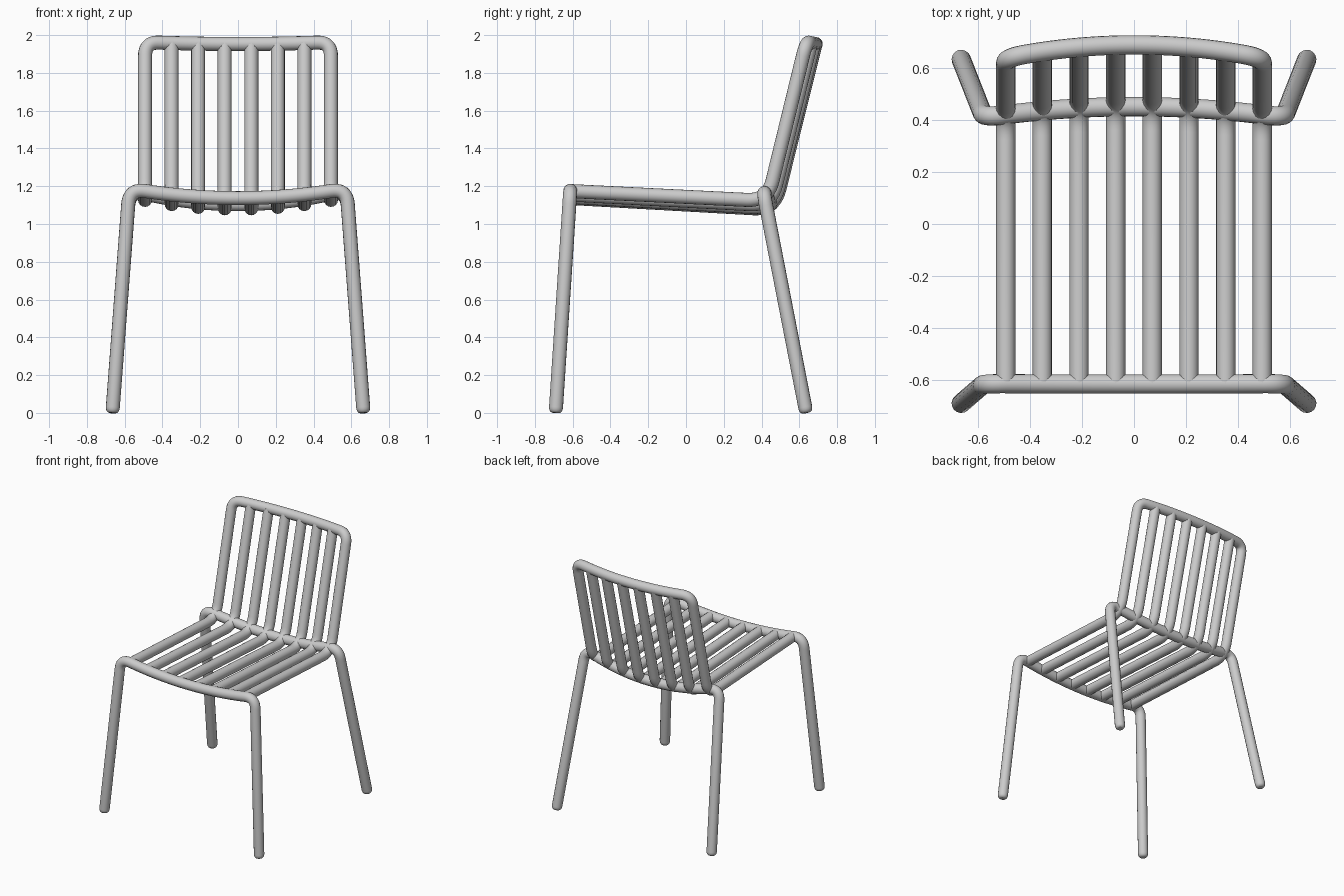
import bpy
from mathutils import Vector

cube = bpy.data.objects.get("Cube")
if cube:
    bpy.data.objects.remove(cube, do_unlink=True)

R = 0.037          # tube radius
OUTER = 0.492      # x of the outermost slats
KNEE = 0.575       # x of the leg bends

metal = bpy.data.materials.new("light grey metal")
metal.use_nodes = True
GREY = (0.6, 0.6, 0.6, 1)
metal.diffuse_color = GREY
bsdf = metal.node_tree.nodes["Principled BSDF"]
bsdf.inputs["Base Color"].default_value = GREY
bsdf.inputs["Roughness"].default_value = 0.5


def bow(mid, end, x, half):
    """Point on a shallow parabolic bow: mid at x = 0, end at x = half."""
    t = (x / half) ** 2
    return Vector((x, mid[0] + (end[0] - mid[0]) * t, mid[1] + (end[1] - mid[1]) * t))


def fillet(a, corner, b, size, steps=10):
    """Rounded corner as a quadratic blend between two straight runs."""
    p = corner + (a - corner).normalized() * size
    q = corner + (b - corner).normalized() * size
    return [p * (1 - t) ** 2 + corner * 2 * t * (1 - t) + q * t * t
            for t in (i / steps for i in range(steps + 1))]


def tube(name, pts, dome=False):
    """Round tube along a path, optionally with domed ends."""
    path = [(p, 1.0) for p in pts]
    if dome:
        for end, nxt in ((0, 1), (-1, -2)):
            tip = path[end][0]
            d = (path[nxt][0] - tip).normalized()
            cap = [(tip + d * R * s, r) for s, r in
                   ((0, 0.5), (0.08, 0.7), (0.25, 0.86), (0.5, 0.96), (0.8, 1))]
            if end == 0:
                path = cap + path[1:]
            else:
                path = path[:-1] + cap[::-1]
    curve = bpy.data.curves.new(name, "CURVE")
    curve.dimensions = "3D"
    curve.bevel_depth = R
    curve.bevel_resolution = 6
    curve.use_fill_caps = True
    spline = curve.splines.new("POLY")
    spline.points.add(len(path) - 1)
    for sp, (p, r) in zip(spline.points, path):
        sp.co = (*p, 1)
        sp.radius = r
    curve.materials.append(metal)
    obj = bpy.data.objects.new(name, curve)
    bpy.context.collection.objects.link(obj)
    bpy.ops.object.select_all(action="DESELECT")
    obj.select_set(True)
    bpy.context.view_layer.objects.active = obj
    bpy.ops.object.convert(target="MESH")
    bpy.ops.object.shade_smooth_by_angle()
    return obj


def mirrored(half):
    """Complete a path that ends before the centre plane."""
    return half + [Vector((-p.x, p.y, p.z)) for p in reversed(half)]


def rail_run(mid, end, half, inset, n=10):
    return [bow(mid, end, (half - inset) * (1 - i / n) + 0.01, half) for i in range(1, n + 1)]


def leg_frame(name, foot, mid, end):
    """Two legs joined by a bowed cross rail."""
    foot = Vector((0.665, *foot))
    knee = bow(mid, end, KNEE, KNEE)
    inner = bow(mid, end, KNEE - 0.09, KNEE)
    half = [foot] + fillet(foot, knee, inner, 0.085) + rail_run(mid, end, KNEE, 0.09)
    tube(name, mirrored(half), dome=True)


FRONT = ((-0.614, 1.137), (-0.612, 1.188))
leg_frame("front_legs_and_rail", (-0.69, 0.0), *FRONT)
leg_frame("rear_legs_and_rail", (0.637, 0.0), (0.45, 1.105), (0.408, 1.18))

# Bowed guides that the slats follow: seat bend and top of the backrest
BEND = ((0.468, 1.076), (0.432, 1.122))
TOP = ((0.687, 1.953), (0.637, 1.963))


def slat(x):
    start = bow(*FRONT, x, KNEE)
    bend = bow(*BEND, x, OUTER)
    top = bow(*TOP, x, OUTER)
    return [start] + fillet(start, bend, top, 0.11), top


# Outer slats and backrest top rail form one continuous tube
side, corner = slat(OUTER)
inner = bow(*TOP, OUTER - 0.08, OUTER)
half = side + fillet(side[-1], corner, inner, 0.075) + rail_run(*TOP, OUTER, 0.08)
tube("seat_and_back_outer_frame", mirrored(half))

# Inner slats
for i in range(1, 7):
    path, top = slat(-OUTER + i * OUTER * 2 / 7)
    tube(f"slat_{i}", path + [top])
